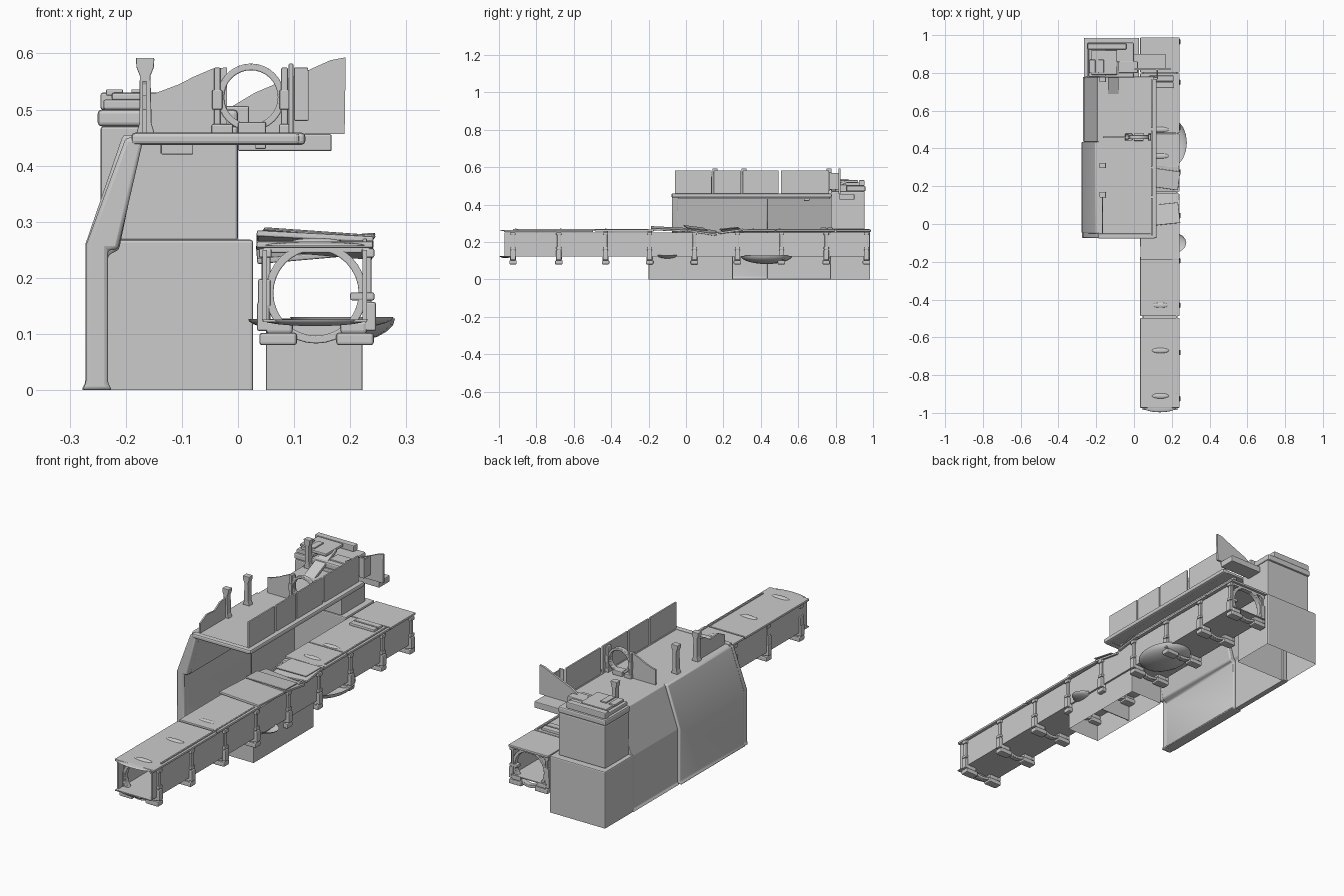
import bpy, bmesh, math
from mathutils import Vector

if "Cube" in bpy.data.objects:
    bpy.data.objects.remove(bpy.data.objects["Cube"])


def finish(name, bm, bevel=0.0, smooth=False):
    bmesh.ops.recalc_face_normals(bm, faces=bm.faces)
    me = bpy.data.meshes.new(name)
    bm.to_mesh(me)
    bm.free()
    ob = bpy.data.objects.new(name, me)
    bpy.context.collection.objects.link(ob)
    if bevel:
        m = ob.modifiers.new("Bevel", 'BEVEL')
        m.width, m.segments, m.limit_method = bevel, 2, 'ANGLE'
    if smooth:
        bpy.ops.object.select_all(action='DESELECT')
        ob.select_set(True)
        bpy.context.view_layer.objects.active = ob
        bpy.ops.object.shade_smooth_by_angle(angle=math.radians(35))
    return ob


def box(name, x, y, z, bevel=0.0, open_bottom=False):
    bm = bmesh.new()
    bmesh.ops.create_cube(bm, size=1)
    for v in bm.verts:
        v.co = [r[0] if c < 0 else r[1] for c, r in zip(v.co, (x, y, z))]
    if open_bottom:
        low = [f for f in bm.faces if f.calc_center_median().z < z[0] + 1e-5]
        bmesh.ops.delete(bm, geom=low, context='FACES_ONLY')
    return finish(name, bm, bevel)


def slab(name, centre, size, rot=(0, 0, 0), bevel=0.003):
    h = [s / 2 for s in size]
    ob = box(name, (-h[0], h[0]), (-h[1], h[1]), (-h[2], h[2]), bevel)
    ob.location, ob.rotation_euler = centre, [math.radians(a) for a in rot]
    return ob


def prism(name, pts, axis, a, b, bevel=0.0, smooth=False):
    # extrude a profile: axis 'y' takes (x, z) points, axis 'x' takes (y, z)
    bm = bmesh.new()
    co = lambda p, d: (p[0], d, p[1]) if axis == 'y' else (d, p[0], p[1])
    lo = [bm.verts.new(co(p, a)) for p in pts]
    hi = [bm.verts.new(co(p, b)) for p in pts]
    bm.faces.new(lo)
    bm.faces.new(hi)
    for i in range(len(pts)):
        j = (i + 1) % len(pts)
        bm.faces.new((lo[i], lo[j], hi[j], hi[i]))
    return finish(name, bm, bevel, smooth)


def ring(name, cx, y, cz, r0, r1, depth, n=32):
    bm = bmesh.new()
    loops = []
    for r, d in ((r0, -1), (r1, -1), (r1, 1), (r0, 1)):
        loops.append([bm.verts.new((cx + r * math.cos(t * math.tau / n), y + d * depth / 2,
                                    cz + r * math.sin(t * math.tau / n))) for t in range(n)])
    for k in range(4):
        p, q = loops[k], loops[(k + 1) % 4]
        for i in range(n):
            j = (i + 1) % n
            bm.faces.new((p[i], p[j], q[j], q[i]))
    return finish(name, bm, 0.002, True)


def dome(name, centre, radii, lower):
    bm = bmesh.new()
    bmesh.ops.create_uvsphere(bm, u_segments=20, v_segments=12, radius=1)
    cut = [v for v in bm.verts if (v.co.z > 0.01 if lower else v.co.z < -0.01)]
    bmesh.ops.delete(bm, geom=cut, context='VERTS')
    for v in bm.verts:
        v.co = Vector(c + s * k for c, s, k in zip(centre, radii, v.co))
    return finish(name, bm, 0, True)


# hollow left wall: thick front section, slimmer rear section
prism("front_wall_section", [(-.28, 0), (-.272, .012), (-.272, .26), (-.205, .455), (-.17, .455),
      (-.212, .25), (-.232, .24), (-.232, .012), (-.224, 0)], 'y', -.05, .435, .006, True)
prism("rear_wall_section", [(-.27, 0), (-.262, .012), (-.262, .262), (-.195, .455), (-.175, .455),
      (-.232, .262), (-.242, .25), (-.242, 0)], 'y', .435, .78, .003)
# rounded column on the front edge of the wall
prism("front_edge_column", [(-.278, 0), (-.271, .012), (-.271, .258), (-.2, .45), (-.168, .45),
      (-.214, .25), (-.232, .25), (-.232, .012), (-.224, 0)], 'y', -.075, -.04, .012, True)

# end tower
box("tower_base", (-.265, .027), (.77, .985), (0, .268), .005, True)
box("tower_upper", (-.245, .0), (.775, .955), (.266, .47), .005)
box("tower_cap", (-.25, -.0), (.775, .96), (.47, .5), .007)
box("tower_hatch", (-.24, -.15), (.78, .93), (.5, .518), .004)
box("tower_hatch_lid", (-.225, -.09), (.79, .92), (.516, .53), .004)
box("tower_back_rail", (-.245, -.04), (.925, .955), (.5, .53), .004)
for i, x in enumerate((-.235, -.19)):
    box(f"hatch_latch_{i}", (x, x + .03), (.8, .87), (.525, .536), .002)

# upper deck with lip and underside rails
box("deck", (-.19, .1), (-.07, .78), (.441, .455), .004)
box("deck_right_lip", (.085, .12), (-.075, .78), (.437, .459), .007)
box("deck_front_lip", (-.19, .11), (-.078, -.05), (.437, .459), .007)
box("deck_under_rail", (.03, .05), (-.04, .77), (.43, .442), .002)
box("ledge_under_tower_chute", (0, .167), (.82, .9), (.426, .456), .003)

# right fence panels
for i, (a, b) in enumerate(((-.06, .137), (.148, .295), (.303, .495), (.508, .765))):
    box(f"fence_panel_{i}", (.09, .099), (a, b), (.455, .582), .003)
# left broken fence and flared posts
prism("left_broken_panel", [(-.05, .455), (.14, .455), (.14, .55), (.1, .545), (.06, .52),
      (.0, .525), (-.03, .51), (-.05, .5)], 'x', -.17, -.163)
for i, y in enumerate((.155, .31, .765)):
    prism(f"deck_post_{i}", [(-.182, .455), (-.148, .455), (-.154, .475), (-.156, .56), (-.15, .575),
          (-.149, .592), (-.182, .592), (-.181, .575), (-.175, .56), (-.176, .475)],
          'y', y - .014, y + .014, .002)

# deck divider: curved fin and ring gate
prism("divider_fin", [(-.165, .455), (-.02, .455), (-.02, .575), (-.045, .573), (-.08, .558),
      (-.105, .545), (-.145, .53), (-.165, .527)], 'y', .455, .463)
ring("deck_ring_gate", .023, .46, .522, .048, .06, .02)
for s, x in (("left", -.037), ("right", .083)):
    box(f"gate_post_{s}", (x - .006, x + .006), (.445, .475), (.455, .575), .003)
    box(f"gate_clamp_{s}", (x - .009, x + .009), (.443, .477), (.5, .535), .002)
    box(f"gate_foot_{s}", (x - .01, x + .028 if s == "left" else x + .012), (.442, .478), (.455, .474), .003)
box("gate_step", (0, .05), (.44, .48), (.455, .478), .003)

# sloping chute and rear wing plates
slab("sloping_chute", (-.11, .75, .475), (.057, .24, .014), (24, 0, 0))
box("chute_lower_stop", (-.137, -.08), (.63, .66), (.42, .442), .002)
prism("rear_wing", [(-.02, .456), (.19, .456), (.192, .593), (.165, .588), (.125, .57),
      (.03, .53), (-.02, .5)], 'y', .815, .825)
box("rear_wing_return", (.1, .125), (.765, .775), (.48, .575), .002)
box("rear_wing_side", (.119, .126), (.765, .82), (.48, .57), .002)
box("rear_wing_base", (-.08, .02), (.8, .86), (.47, .506), .003)

# tunnel: sides, floor and pedestal
for s, x in (("left", .048), ("right", .226)):
    box(f"tunnel_side_{s}", (x - .004, x + .004), (-.97, .98), (.122, .25))
box("tunnel_floor", (.045, .23), (-.985, .985), (.121, .126))
box("pedestal", (.05, .222), (-.2, .25), (0, .122), .003, True)
box("pedestal_divider", (.05, .222), (.02, .024), (.01, .12))

# repeating tunnel ribs with feet
for i, y in enumerate((-.925, -.68, -.43, -.195, .045, .275, .51, .75, .965)):
    ring(f"rib_ring_{i}", .139, y, .173, .076, .09, .024)
    box(f"rib_top_beam_{i}", (.045, .235), (y - .012, y + .012), (.244, .256), .003)
    for s, d in (("left", -1), ("right", 1)):
        X = lambda a, b: tuple(sorted((.14 + d * a, .14 + d * b)))
        box(f"rib_post_{i}_{s}", X(.082, .098), (y - .009, y + .009), (.12, .25), .003)
        box(f"rib_cap_{i}_{s}", X(.08, .103), (y - .014, y + .014), (.236, .252), .003)
        box(f"rib_shin_{i}_{s}", X(.084, .106), (y - .014, y + .014), (.105, .157), .004)
        box(f"rib_foot_{i}_{s}", X(.035, .102), (y - .02, y + .02), (.08, .102), .005)
        box(f"rib_toe_{i}_{s}", X(.042, .09), (y - .016, y + .016), (.1, .124), .006)
    box(f"rib_clamp_{i}", (.036, .058), (y - .014, y + .014), (.148, .198), .003)
    box(f"rib_pipe_clip_{i}", (.2, .243), (y - .014, y + .014), (.16, .174), .003)

# roof plates, with buckled ones in the middle: y centre, z, length, tilt x, tilt y
plates = ((-.735, .259, .48, 0, 0), (-.33, .261, .32, 0, 0), (-.09, .269, .2, -3, 3),
          (.085, .258, .16, -9, 5), (.24, .248, .14, 8, -5), (.39, .26, .18, 0, 0),
          (.64, .26, .32, 0, 0), (.895, .26, .19, 0, 0))
for i, (y, z, l, tx, ty) in enumerate(plates):
    slab(f"roof_plate_{i}", (.137, y, z), (.208, l - .004, .011), (tx, ty, 0))
slab("loose_roof_sheet_a", (.14, .05, .274), (.2, .11, .006), (-7, 4, 6))
slab("loose_roof_sheet_b", (.15, .24, .265), (.18, .1, .006), (6, -5, -8))
for i, (a, b) in enumerate(((-.9, -.2), (.33, .79))):
    box(f"roof_rail_{i}", (.222, .23), (a, b), (.26, .27), .002)
for i, y in enumerate((-.91, -.67, -.43, .36, .5)):
    dome(f"roof_handle_{i}", (.14, y, .264), (.045, .014, .007), False)
for i, y in enumerate((.735, .77)):
    box(f"roof_bar_{i}", (.08, .21), (y - .015, y + .015), (.262, .277), .004)

# torn floor scoops and end lips
dome("large_floor_scoop", (.175, .43, .128), (.105, .14, .046), True)
dome("small_floor_scoop", (.185, -.1, .13), (.092, .06, .02), True)
dome("left_floor_scoop", (.08, .1, .127), (.062, .08, .018), True)
dome("front_floor_lip", (.137, -.965, .126), (.095, .032, .012), True)
dome("front_roof_lip", (.137, -.97, .258), (.09, .026, .006), False)
